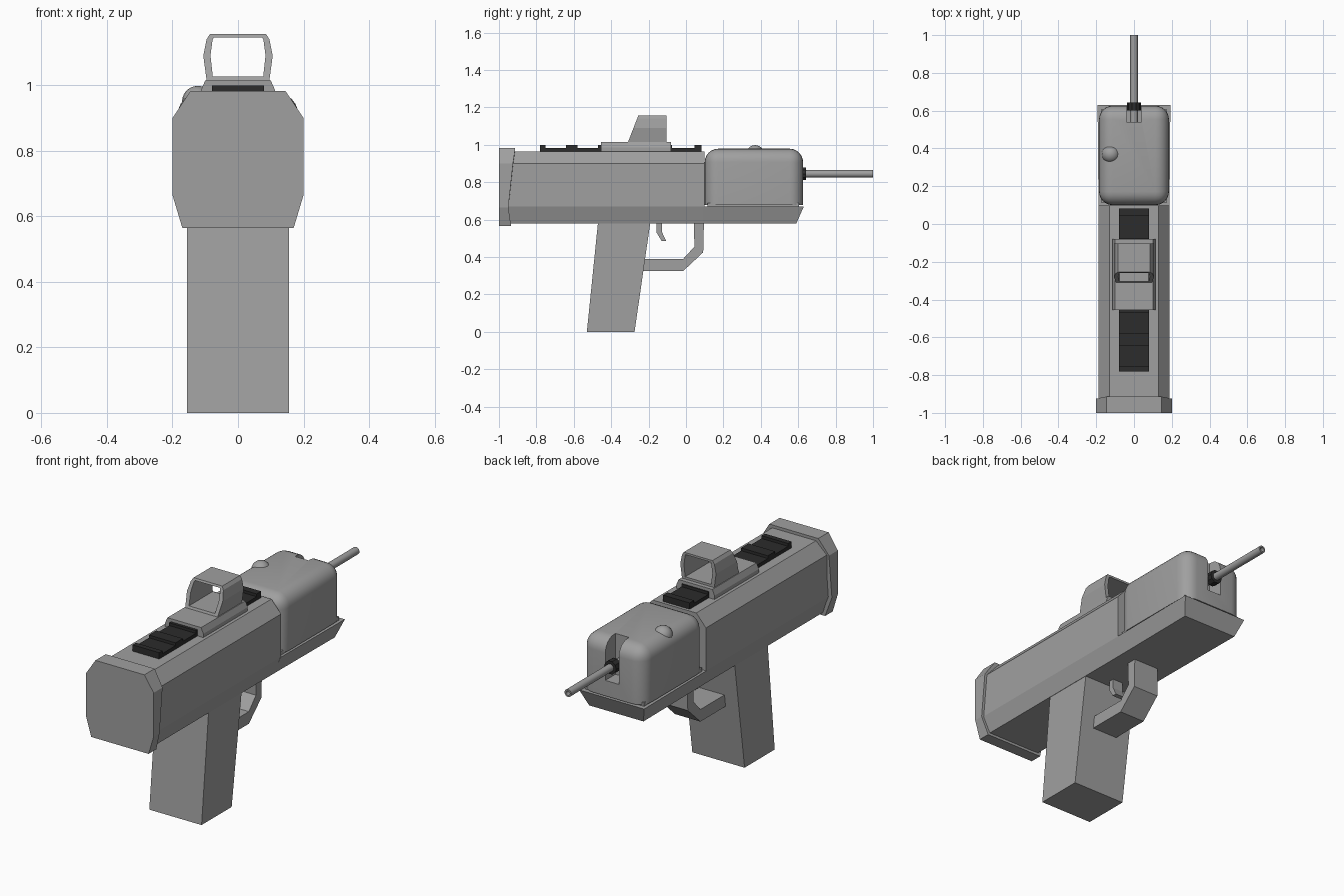
import bpy, bmesh, math
from mathutils import Matrix

if "Cube" in bpy.data.objects:
    bpy.data.objects.remove(bpy.data.objects["Cube"])


def material(name, v):
    m = bpy.data.materials.new(name)
    m.diffuse_color = (v, v, v, 1)
    m.use_nodes = True
    m.node_tree.nodes["Principled BSDF"].inputs["Base Color"].default_value = m.diffuse_color
    return m


GREY = material("mid grey", 0.35)
BLACK = material("rail black", 0.025)


def finish(name, bm, mat, smooth=False):
    bmesh.ops.recalc_face_normals(bm, faces=bm.faces)
    me = bpy.data.meshes.new(name)
    bm.to_mesh(me)
    bm.free()
    ob = bpy.data.objects.new(name, me)
    bpy.context.collection.objects.link(ob)
    me.materials.append(mat)
    if smooth:
        bpy.ops.object.select_all(action='DESELECT')
        ob.select_set(True)
        bpy.context.view_layer.objects.active = ob
        bpy.ops.object.shade_smooth_by_angle(angle=math.radians(35))
    return ob


def loft(name, rings, mat=GREY, caps=True, smooth=False):
    """Skin a row of rings; caps=False joins the last ring to the first."""
    bm = bmesh.new()
    vs = [[bm.verts.new(p) for p in r] for r in rings]
    pairs = list(zip(vs, vs[1:])) + ([] if caps else [(vs[-1], vs[0])])
    for a, b in pairs:
        n = len(a)
        for i in range(n):
            j = (i + 1) % n
            bm.faces.new((a[i], a[j], b[j], b[i]))
    if caps:
        bm.faces.new(vs[0])
        bm.faces.new(vs[-1])
    return finish(name, bm, mat, smooth)


def side_prism(name, yz, hw, mat=GREY):
    return loft(name, [[(x, y, z) for y, z in yz] for x in (-hw, hw)], mat)


def box(name, x, y, z, mat=GREY):
    return side_prism(name, [(y[0], z[0]), (y[1], z[0]), (y[1], z[1]), (y[0], z[1])], x, mat)


def mirrored(half):
    return half + [(-x, z) for x, z in reversed(half)]


def ring(section, y_of_z):
    return [(x, y_of_z(z), z) for x, z in section]


# Receiver with chamfered section, and the tray that carries the front housing
body = mirrored([(.157, .58), (.187, .67), (.187, .9), (.13, .965)])
loft("receiver", [ring(body, lambda z: -.96), ring(body, lambda z: .098)])
tray = mirrored([(.157, .58), (.188, .67)])
loft("front_tray", [ring(tray, lambda z: .09),
                    ring([(x * 1.025, z) for x, z in tray], lambda z: .59 if z < .6 else .63)])

# End cap with a slanted inner edge
cap = mirrored([(.17, .565), (.2, .665), (.2, .9), (.145, .982)])
edge = {.565: -.935, .665: -.95, .9: -.925, .982: -.913}
loft("end_cap", [ring(cap, lambda z: -1), ring(cap, lambda z: edge[z])])

# Grip, trigger guard and trigger
side_prism("grip", [(-.53, 0), (-.275, 0), (-.19, .59), (-.47, .59)], .155)
side_prism("trigger_guard", [(-.24, .39), (-.015, .39), (.045, .455), (.042, .59),
                             (.096, .59), (.092, .425), (-.015, .325), (-.24, .325)], .075)
side_prism("trigger", [(-.157, .59), (-.157, .53), (-.13, .485), (-.105, .485),
                       (-.127, .53), (-.127, .59)], .03)

# Rounded front housing with a slot for the barrel
box("housing_plinth", .175, (.115, .605), (.66, .69))
bm = bmesh.new()
bmesh.ops.create_cube(bm, size=1, matrix=Matrix.Translation((0, .363, .828))
                      @ Matrix.Diagonal((.37, .526, .302, 1)))
rounded = [e for e in bm.edges if max(v.co.z for v in e.verts) > .8]
bmesh.ops.bevel(bm, geom=rounded, offset=.072, segments=6, profile=.5, affect='EDGES')
housing = finish("front_housing", bm, GREY, True)
cutter = box("slot_cutter", .04, (.54, .75), (.76, 1.1))
cutter.hide_render = True
cutter.hide_viewport = True
cut = housing.modifiers.new("slot", 'BOOLEAN')
cut.operation = 'DIFFERENCE'
cut.solver = 'EXACT'
cut.object = cutter
# apply the cut so the cutter can be removed
dg = bpy.context.evaluated_depsgraph_get()
cut_mesh = bpy.data.meshes.new_from_object(housing.evaluated_get(dg))
housing.modifiers.clear()
housing.data = cut_mesh
bpy.data.objects.remove(cutter)

# Domed button on the housing
bm = bmesh.new()
bmesh.ops.create_uvsphere(bm, u_segments=20, v_segments=12, radius=.048,
                          matrix=Matrix.Translation((-.123, .37, .95)))
finish("button", bm, GREY, True)


# Hollow barrel and its collar
def circle(r, y, n=20):
    return [(r * math.cos(i * math.tau / n), y, .845 + r * math.sin(i * math.tau / n))
            for i in range(n)]


loft("barrel", [circle(.02, .53), circle(.02, 1), circle(.012, 1), circle(.012, .53)],
     caps=False, smooth=True)
loft("barrel_collar", [circle(.036, .6, 10), circle(.036, .642, 10)], BLACK)

# Toothed rail
box("rail_base", .079, (-.78, .082), (.96, .984), BLACK)
for i, (a, b) in enumerate([(-.78, -.752), (-.642, -.58), (-.47, -.41),
                            (-.13, -.075), (.045, .082)]):
    box(f"rail_tooth_{i}", .079, (a, b), (.98, .999), BLACK)

# Sight base and open hood with a raked rear edge
base = mirrored([(.113, .963), (.113, .985), (.1, 1.015)])
loft("sight_base", [ring(base, lambda z: -.455), ring(base, lambda z: -.08)])
outer = mirrored([(.095, 1.01), (.106, 1.09), (.096, 1.14), (.085, 1.157)])
inner = mirrored([(.077, 1.027), (.084, 1.09), (.078, 1.137), (.074, 1.146)])


def rake(z):
    return -.31 + (z - 1.015) * .39


def rear(z):
    return -.103


loft("sight_hood", [ring(outer, rake), ring(outer, rear), ring(inner, rear), ring(inner, rake)],
     caps=False)
